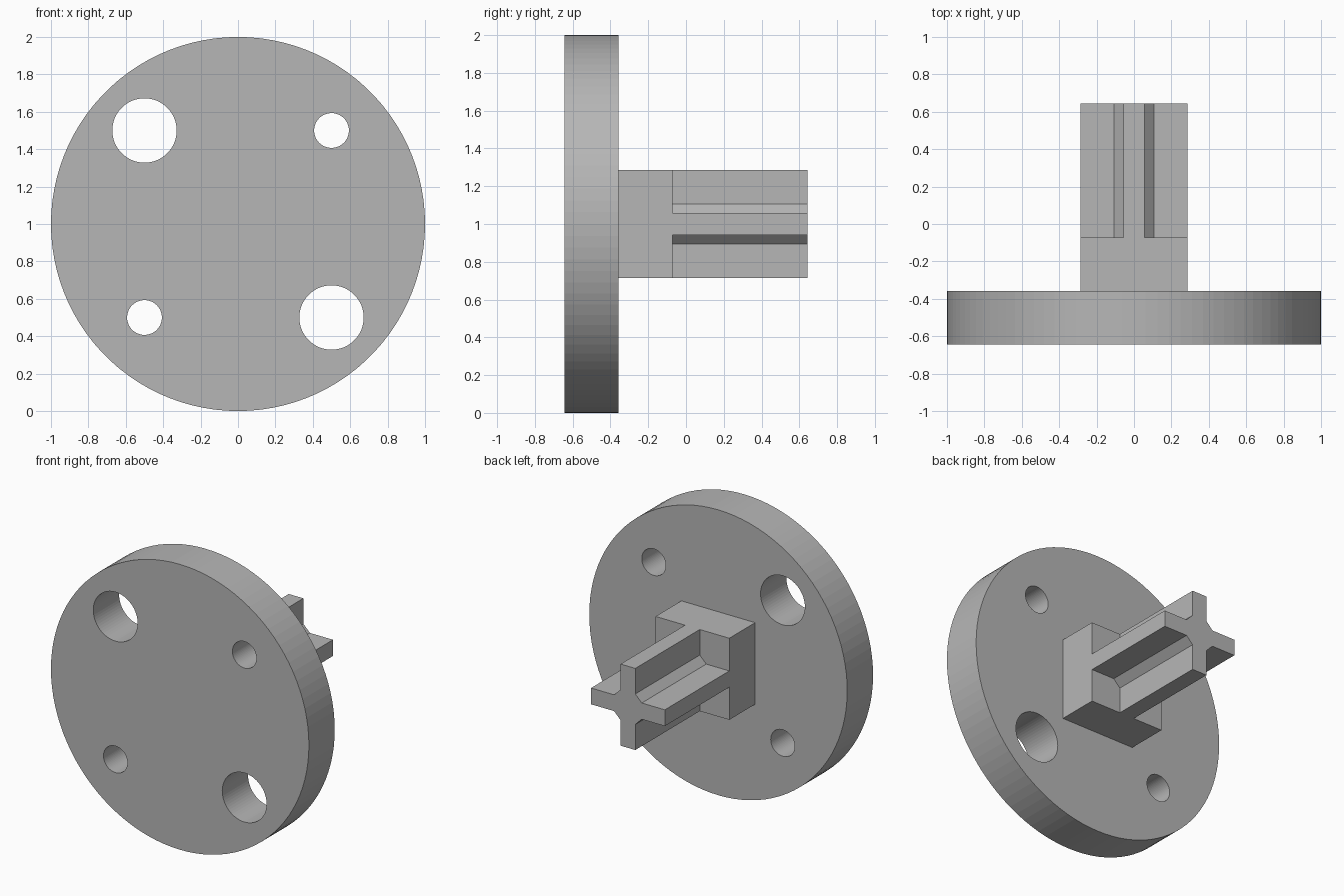
import bpy
import bmesh
from math import cos, sin, pi

cube = bpy.data.objects.get("Cube")
if cube:
    bpy.data.objects.remove(cube, do_unlink=True)

GREY = (0.47, 0.47, 0.47, 1)
mat = bpy.data.materials.new("plain grey")
mat.use_nodes = True
mat.diffuse_color = GREY
mat.node_tree.nodes["Principled BSDF"].inputs["Base Color"].default_value = GREY

CENTRE_Z = 1.0
FRONT, DISC_BACK, BLOCK_BACK, TIP = -0.643, -0.357, -0.071, 0.643
HALF = 0.286      # half width of the block and the cross
ARM = 0.057       # half thickness of a cross arm
CORNER = 0.107    # where the inner corner chamfer meets an arm


def circle(radius, sides, x=0, z=0):
    return [(x + radius * cos(2 * pi * i / sides), z + radius * sin(2 * pi * i / sides))
            for i in range(sides)]


def prism(name, profiles, y0, y1):
    """Extrude closed x/z profiles from y0 to y1 as one object."""
    bm = bmesh.new()
    for profile in profiles:
        face = bm.faces.new([bm.verts.new((x, y0, z + CENTRE_Z)) for x, z in profile])
        result = bmesh.ops.extrude_face_region(bm, geom=[face], use_keep_orig=True)
        moved = [v for v in result["geom"] if isinstance(v, bmesh.types.BMVert)]
        bmesh.ops.translate(bm, verts=moved, vec=(0, y1 - y0, 0))
    bmesh.ops.recalc_face_normals(bm, faces=bm.faces[:])
    mesh = bpy.data.meshes.new(name)
    bm.to_mesh(mesh)
    bm.free()
    mesh.materials.append(mat)
    obj = bpy.data.objects.new(name, mesh)
    bpy.context.scene.collection.objects.link(obj)
    return obj


# Round flange with two large and two small through holes
flange = prism("flange_disc", [circle(1, 100)], FRONT, DISC_BACK)
holes = [circle(radius, 64, s * x, s * 0.5)
         for radius, x in ((0.172, -0.5), (0.093, 0.5)) for s in (1, -1)]
cutter = prism("hole_cutter", holes, FRONT - 0.1, DISC_BACK + 0.1)
cutter.hide_render = True
cut = flange.modifiers.new("holes", "BOOLEAN")
cut.operation = "DIFFERENCE"
cut.solver = "EXACT"
cut.object = cutter
bpy.context.view_layer.objects.active = flange
bpy.ops.object.modifier_apply(modifier=cut.name)
bpy.data.objects.remove(cutter, do_unlink=True)

# Square block behind the flange
square = [(-HALF, -HALF), (HALF, -HALF), (HALF, HALF), (-HALF, HALF)]
prism("square_block", [square], DISC_BACK, BLOCK_BACK)

# Cross-shaped shaft: one arm outline repeated in quarter turns
outline = []
arm = [(CORNER, -ARM), (HALF, -ARM), (HALF, ARM), (CORNER, ARM)]
for turn in range(4):
    outline += arm
    arm = [(-z, x) for x, z in arm]
prism("cross_shaft", [outline], BLOCK_BACK, TIP)
